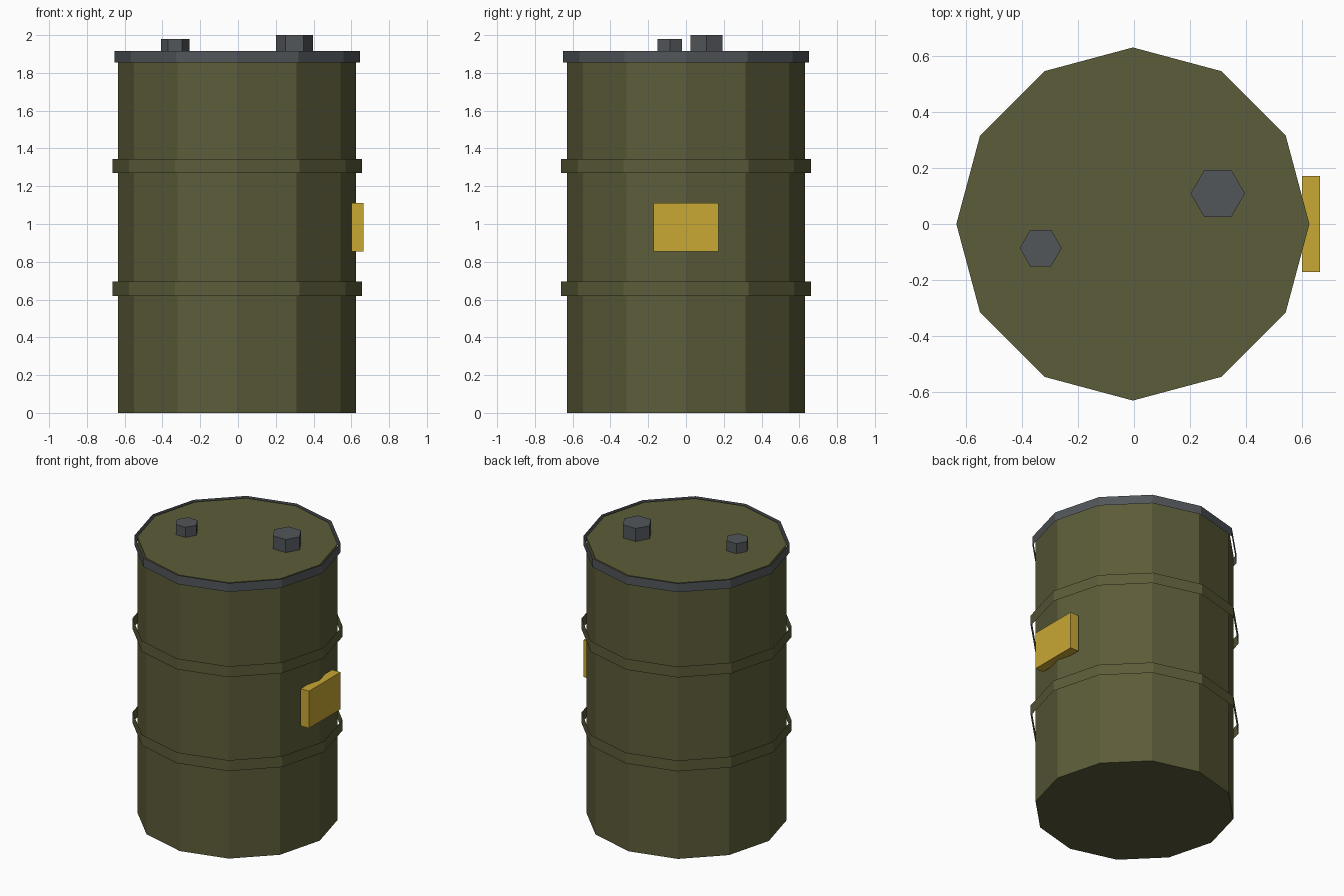
import bpy
import bmesh
from math import radians
from mathutils import Matrix

cube = bpy.data.objects.get("Cube")
if cube:
    bpy.data.objects.remove(cube, do_unlink=True)

CX = -0.004  # drum axis


def material(name, rgb):
    mat = bpy.data.materials.new(name)
    mat.use_nodes = True
    mat.diffuse_color = (*rgb, 1)
    mat.node_tree.nodes["Principled BSDF"].inputs["Base Color"].default_value = (*rgb, 1)
    return mat


olive = material("olive paint", (0.107, 0.107, 0.042))
steel = material("dark steel", (0.084, 0.093, 0.102))
yellow = material("yellow label", (0.578, 0.392, 0.034))


def finish(name, bm, mat):
    mesh = bpy.data.meshes.new(name)
    bm.to_mesh(mesh)
    bm.free()
    mesh.materials.append(mat)
    obj = bpy.data.objects.new(name, mesh)
    bpy.context.collection.objects.link(obj)


def prism(name, mat, sides, radius, z0, z1, x=CX, y=0, capped=True):
    """Upright flat-sided cylinder with a corner on the x axis."""
    bm = bmesh.new()
    bmesh.ops.create_cone(bm, cap_ends=capped, segments=sides, radius1=radius,
                          radius2=radius, depth=z1 - z0)
    # put a corner exactly on +x
    v = max(bm.verts, key=lambda p: p.co.x)
    turn = -v.co.xy.angle_signed((1, 0)) if abs(v.co.y) > 1e-4 else 0
    if turn:
        bm.transform(Matrix.Rotation(radians(180 / sides), 4, "Z"))
    bm.transform(Matrix.Translation((x, y, (z0 + z1) / 2)))
    finish(name, bm, mat)


# Drum body with closed ends
prism("drum_body", olive, 12, 0.63, 0, 1.91)

# Open bands standing off the body
prism("lower_band", olive, 12, 0.661, 0.62, 0.695, capped=False)
prism("upper_band", olive, 12, 0.661, 1.27, 1.345, capped=False)
prism("top_rim", steel, 12, 0.65, 1.855, 1.916, capped=False)

# Hexagonal bungs on the lid
prism("large_bung", steel, 6, 0.097, 1.905, 2.0, 0.299, 0.109)
prism("small_bung", steel, 6, 0.075, 1.905, 1.98, -0.333, -0.086)

# Label block on the side
bm = bmesh.new()
bmesh.ops.create_cube(bm, size=1)
bm.transform(Matrix.Translation((0.632, 0, 0.982)) @ Matrix.Diagonal((0.064, 0.344, 0.257, 1)))
finish("side_label", bm, yellow)
